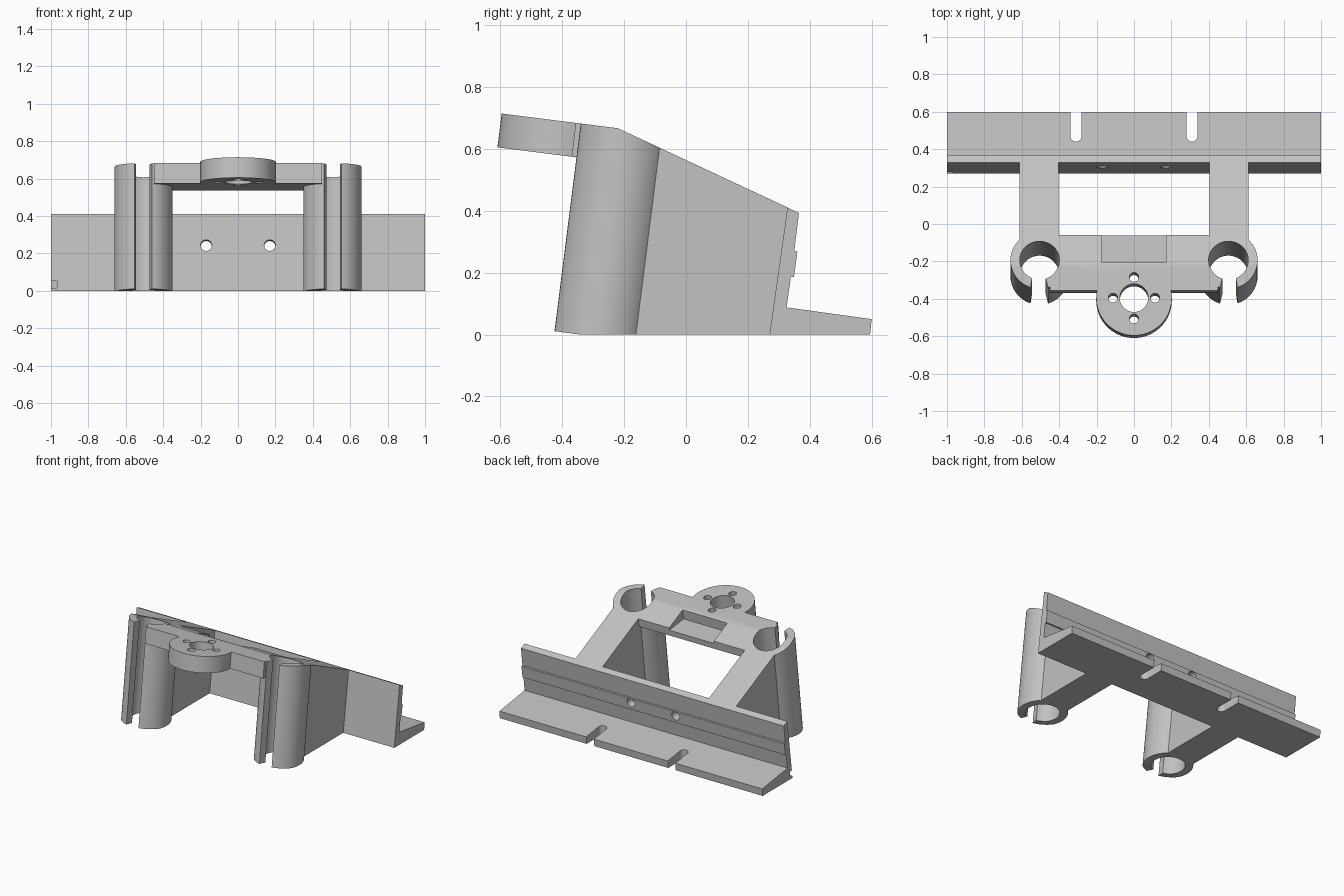
import bpy, bmesh, math
from mathutils import Matrix, Vector

if "Cube" in bpy.data.objects:
    bpy.data.objects.remove(bpy.data.objects["Cube"], do_unlink=True)

TILT = math.radians(-7.2)

grey = bpy.data.materials.new("plain_grey")
grey.use_nodes = True
grey.diffuse_color = (0.54, 0.54, 0.54, 1)
grey.node_tree.nodes["Principled BSDF"].inputs["Base Color"].default_value = grey.diffuse_color


def frame(x, y, z):
    """Leaning frame whose z axis follows the tubes."""
    return Matrix.Translation((x, y, z)) @ Matrix.Rotation(TILT, 4, 'X')


def prism(name, pts, lo, hi, axis='Z', matrix=Matrix()):
    """Extrude an outline: (y, z) points along X, (x, y) along Z, (x, z) along Y."""
    def place(p, d):
        a, b = p
        return {'X': (d, a, b), 'Y': (a, d, b), 'Z': (a, b, d)}[axis]
    bm = bmesh.new()
    bottom = [bm.verts.new(matrix @ Vector(place(p, lo))) for p in pts]
    top = [bm.verts.new(matrix @ Vector(place(p, hi))) for p in pts]
    bm.faces.new(bottom)
    bm.faces.new(top)
    n = len(pts)
    for i in range(n):
        j = (i + 1) % n
        bm.faces.new((bottom[i], bottom[j], top[j], top[i]))
    bmesh.ops.recalc_face_normals(bm, faces=bm.faces)
    mesh = bpy.data.meshes.new(name)
    bm.to_mesh(mesh)
    bm.free()
    mesh.materials.append(grey)
    ob = bpy.data.objects.new(name, mesh)
    bpy.context.scene.collection.objects.link(ob)
    return ob


def arc(r, start=0, sweep=360, n=64, cx=0, cy=0):
    count = n if sweep == 360 else n + 1
    angles = [math.radians(start + sweep * i / n) for i in range(count)]
    return [(cx + r * math.cos(a), cy + r * math.sin(a)) for a in angles]


def combine(target, other, operation):
    """Apply a boolean and discard the helper."""
    mod = target.modifiers.new("combine", 'BOOLEAN')
    mod.operation = operation
    mod.solver = 'EXACT'
    mod.object = other
    bpy.context.view_layer.update()
    deps = bpy.context.evaluated_depsgraph_get()
    result = bpy.data.meshes.new_from_object(target.evaluated_get(deps))
    target.modifiers.clear()
    target.data = result
    bpy.data.objects.remove(other, do_unlink=True)


def finish(ob):
    bpy.ops.object.select_all(action='DESELECT')
    ob.select_set(True)
    bpy.context.view_layer.objects.active = ob
    bpy.ops.object.shade_smooth_by_angle(angle=math.radians(30))


# Cross bar, left taller than needed and trimmed below
body = prism("support_frame", [(-0.37, 0.575), (-0.067, 0.537), (-0.02, 0.9), (-0.329, 0.9)],
             -0.45, 0.45, 'X')

# Round mounting boss
boss_frame = frame(0, -0.395, 0.691)
combine(body, prism("boss", arc(0.202, n=96), -0.112, 0.2, 'Z', boss_frame), 'UNION')

# Clip tubes and side arms
for side in (-1, 1):
    tube_frame = frame(side * 0.505, -0.276, 0)
    combine(body, prism("tube", arc(0.156, n=96), -0.2, 0.95, 'Z', tube_frame), 'UNION')
    arm = prism("arm", [(-0.29, -0.1), (0.4, -0.1), (0.4, 0.9), (-0.163, 0.9)],
                *sorted((side * 0.405, side * 0.612)), 'X')
    combine(body, arm, 'UNION')

# Trim everything to the side outline
outline = [(-0.7, 0.047), (-0.34, 0), (0.275, 0), (0.29, 0.02), (0.34, 0.38),
           (0.33, 0.41), (-0.22, 0.667), (-0.7, 0.7276)]
combine(body, prism("trim", outline, -0.9, 0.9, 'X'), 'INTERSECT')

# Tube bores and flared front slits
for side in (-1, 1):
    tube_frame = frame(side * 0.505, -0.276, 0)
    combine(body, prism("bore", arc(0.106), -0.3, 1, 'Z', tube_frame), 'DIFFERENCE')
    slit = [(-0.033, -0.05), (-0.033, -0.1), (-0.055, -0.19),
            (0.055, -0.19), (0.04, -0.1), (0.04, -0.05)]
    slit = [(side * x, y) for x, y in slit]
    combine(body, prism("slit", slit, -0.3, 1, 'Z', tube_frame), 'DIFFERENCE')

# Boss centre hole and four screw holes
holes = [(0.076, 0, 0)] + [(0.025, 0.112 * math.cos(a), 0.112 * math.sin(a))
                           for a in (i * math.pi / 2 for i in range(4))]
for r, x, y in holes:
    combine(body, prism("hole", arc(r, n=40, cx=x, cy=y), -0.3, 0.3, 'Z', boss_frame), 'DIFFERENCE')

# Recess in the sloped top of the bar
recess = [(-0.215, 0.595), (0.02, 0.565), (0.05, 0.9), (-0.175, 0.9)]
combine(body, prism("recess", recess, -0.17, 0.17, 'X'), 'DIFFERENCE')
finish(body)

# Back rail with a shallow ridge and a foot flange
rail_profile = [(0.27, 0), (0.595, 0), (0.6, 0.05), (0.325, 0.088), (0.339, 0.187),
                (0.349, 0.187), (0.36, 0.268), (0.35, 0.27), (0.365, 0.393), (0.328, 0.411)]
rail = prism("back_rail", rail_profile, -1, 1, 'X')

for side in (-1, 1):
    # Open slots in the flange
    slot = arc(0.029, 180, 180, 16, side * 0.31, 0.469)
    slot += [(side * 0.31 + 0.029, 0.8), (side * 0.31 - 0.029, 0.8)]
    combine(rail, prism("slot", slot, -0.2, 0.2), 'DIFFERENCE')
    # Screw holes through the ridge
    combine(rail, prism("hole", arc(0.03, n=32), -0.2, 0.2, 'Y',
                        frame(side * 0.17, 0.305, 0.243)), 'DIFFERENCE')

# Small notch at the lower right front corner
notch = [(-1.1, 0.015), (-0.968, 0.015), (-0.968, 0.055), (-1.1, 0.055)]
combine(rail, prism("notch", notch, 0.2, 0.3, 'Y'), 'DIFFERENCE')
finish(rail)
